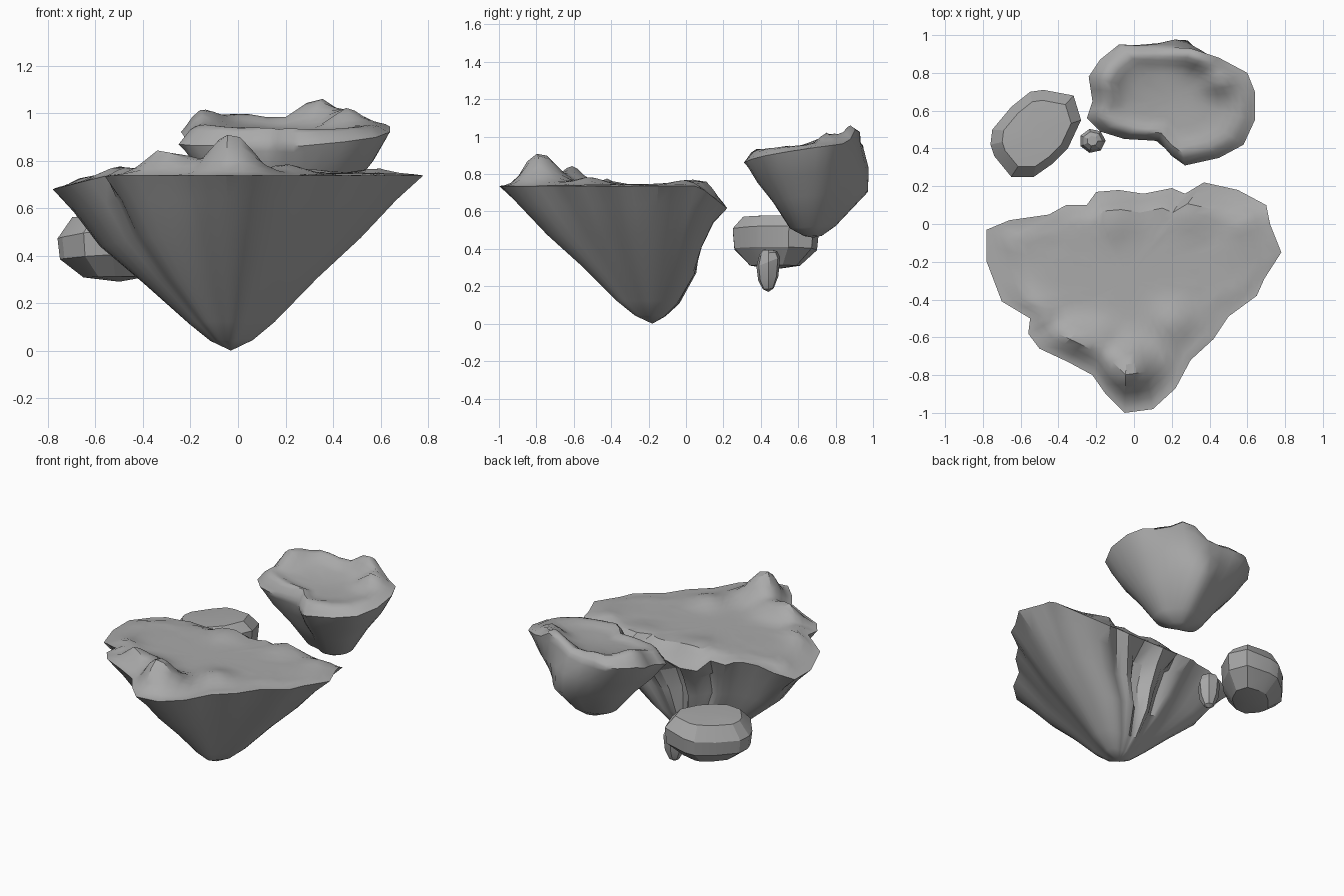
import bpy
import math
import random
from mathutils import Vector

random.seed(4)

cube = bpy.data.objects.get("Cube")
if cube:
    bpy.data.objects.remove(cube)

stone = bpy.data.materials.new("stone_grey")
stone.use_nodes = True
GREY = (0.4, 0.4, 0.4, 1)
stone.diffuse_color = GREY
stone.node_tree.nodes["Principled BSDF"].inputs["Base Color"].default_value = GREY


def hills(bumps, x, y):
    """Sum of soft hills given as (x, y, height, width)."""
    return sum(h * math.exp(-((x - a) ** 2 + (y - b) ** 2) / (w * w))
               for a, b, h, w in bumps)


def bell(value, middle, width):
    return math.exp(-((value - middle) / width) ** 2)


def halve(points):
    """Add a midpoint on every edge of a closed outline."""
    result = []
    for i, p in enumerate(points):
        q = points[(i + 1) % len(points)]
        result += [p, ((p[0] + q[0]) / 2, (p[1] + q[1]) / 2)]
    return result


def relax(ring, times):
    """Even out a closed ring by averaging neighbours."""
    for _ in range(times):
        n = len(ring)
        ring = [(ring[i - 1] + ring[i] * 2 + ring[(i + 1) % n]) / 4 for i in range(n)]
    return ring


def floating_rock(name, outline, rim, top, centre, apex, profile,
                  top_rings, shoulder, shape=None, angle=30, relaxing=0, lip=0):
    """Loft from the lowest point out to the rim and back in over the top."""
    edge = [Vector((x, y, rim(x, y))) for x, y in outline]
    apex = Vector(apex)
    rings = []
    for step, (spread, lift) in enumerate(profile):
        ring = []
        for p in edge:
            q = apex.lerp(p, spread)
            q.z = apex.z + (p.z - apex.z) * lift
            ring.append(q)
        ring = relax(ring, relaxing * (len(profile) - step))
        if shape:
            ring = [shape(q, (p - apex).xy.normalized()) for q, p in zip(ring, edge)]
        rings.append(ring)
    rings.append(edge)
    for k in range(1, top_rings):
        inward = (k / top_rings) ** 1.3
        blend = min(1, inward * shoulder)
        raised = lip * math.sin(math.pi * min(1, inward * 2.5))
        ring = []
        for p in edge:
            x = p.x + (centre[0] - p.x) * inward
            y = p.y + (centre[1] - p.y) * inward
            z = p.z + (top(x, y) - p.z) * blend + raised
            rough = 0.005 * (1 - inward) ** 2
            ring.append(Vector((x, y, z + random.uniform(-rough, rough))))
        rings.append(ring)

    n = len(edge)
    verts = [v for ring in rings for v in ring]
    low, high = len(verts), len(verts) + 1
    verts += [apex, Vector((*centre, top(*centre)))]
    faces = []
    for r in range(len(rings) - 1):
        for i in range(n):
            j = (i + 1) % n
            faces.append((r * n + i, r * n + j, r * n + n + j, r * n + n + i))
    last = (len(rings) - 1) * n
    for i in range(n):
        j = (i + 1) % n
        faces += [(low, j, i), (last + i, last + j, high)]
    mesh = bpy.data.meshes.new(name)
    mesh.from_pydata(verts, [], faces)
    mesh.materials.append(stone)
    obj = bpy.data.objects.new(name, mesh)
    bpy.context.collection.objects.link(obj)
    bpy.ops.object.select_all(action="DESELECT")
    obj.select_set(True)
    bpy.context.view_layer.objects.active = obj
    bpy.ops.object.shade_smooth_by_angle(angle=math.radians(angle))


# Main island: plateau with a front peak above a deep wedge
island_outline = [
    (-.05, -1), (.1, -.98), (.22, -.87), (.3, -.72), (.42, -.61), (.5, -.49),
    (.65, -.38), (.69, -.29), (.78, -.15), (.72, 0), (.7, .1), (.55, .18),
    (.37, .22), (.27, .16), (.2, .19), (.05, .16), (-.08, .18), (-.2, .17),
    (-.25, .1), (-.36, .1), (-.45, .05), (-.66, .02), (-.78, -.03), (-.78, -.2),
    (-.7, -.41), (-.55, -.5), (-.56, -.58), (-.5, -.66), (-.35, -.73),
    (-.22, -.8), (-.15, -.9)]
island_hills = [
    (-.03, -.78, .17, .12), (-.2, -.62, .06, .1), (-.34, -.62, .09, .09),
    (-.52, -.47, .05, .08), (.2, -.52, .04, .1), (.62, 0, .03, .1),
    (.3, .05, .02, .1), (-.1, .02, .025, .1), (-.7, -.2, -.03, .12)]


def island_rim(x, y):
    return .737 - .25 * max(0, -x - .55) - .8 * max(0, y - .07)


def island_wall(p, d):
    """Fill out the low rear and left, and fold the rear into radial pleats."""
    back, left = max(0, d.y), max(0, -d.x)
    turn = math.atan2(d.x, d.y)
    pleat = .06 * (1 + math.sin(9 * turn)) * bell(turn, -.1, .7) * bell(p.z, .5, .25)
    p.y += back * (.09 * bell(p.z, .2, .15) - pleat)
    p.x -= .04 * left * bell(p.z, .38, .12)
    return p


floating_rock("main_island", halve(island_outline), island_rim,
              lambda x, y: .745 + hills(island_hills, x, y),
              (-.03, -.3), (-.03, -.18, 0),
              [(.12, .06), (.24, .165), (.47, .415), (.7, .645), (.88, .86)],
              13, 5, island_wall, relaxing=1)

# Upper island: raised lip around a shallow bowl
upper_outline = [
    (.27, .31), (.45, .35), (.58, .42), (.64, .55), (.64, .7), (.6, .8),
    (.45, .88), (.3, .93), (.1, .94), (-.08, .95), (-.18, .87), (-.24, .78),
    (-.22, .65), (-.25, .56), (-.18, .49), (-.05, .45), (.13, .44), (.2, .36)]
upper_hills = [
    (.35, .92, .11, .1), (-.15, .78, .05, .1), (.45, .75, .07, .07),
    (.03, .9, .02, .1), (.2, .65, -.02, .2)]


def upper_rim(x, y):
    return .83 + .06 * (x + .25) + .15 * (y - .3) + .8 * hills(upper_hills, x, y)


def upper_wall(p, d):
    """Push the rear wall out into a blunt corner."""
    axis = Vector((.15, .99))
    push = .15 * bell(p.z, .72, .16) * max(0, d.dot(axis)) ** 3
    return p + (axis * push).to_3d()


floating_rock("upper_island", halve(upper_outline), upper_rim,
              lambda x, y: .925 + .08 * (y - .5) + hills(upper_hills, x, y),
              (.2, .67), (.22, .68, .46),
              [(.14, .02), (.36, .12), (.62, .47), (.84, .72), (.97, .93)],
              11, 7, upper_wall, angle=50, relaxing=1, lip=.02)

# Side boulder: low, faceted, with a broad tilted top
boulder_outline = [
    (-.65, .25), (-.53, .25), (-.43, .32), (-.35, .4), (-.28, .55), (-.32, .68),
    (-.48, .71), (-.55, .7), (-.65, .62), (-.75, .5), (-.76, .42), (-.74, .36)]
floating_rock("side_boulder", boulder_outline,
              lambda x, y: .5 + .12 * (x + .5) - .06 * (y - .47),
              lambda x, y: .575 + .05 * (x + .5), (-.5, .48), (-.5, .47, .29),
              [(.58, .1), (.96, .52)], 3, 4, angle=20)

# Small pebble beside the boulder
pebble_outline = [(-.22 + .07 * math.cos(a), .44 + .065 * math.sin(a))
                  for a in (i * math.tau / 7 for i in range(7))]
floating_rock("small_pebble", pebble_outline, lambda x, y: .33 + .4 * (y - .44),
              lambda x, y: .395, (-.22, .44), (-.22, .44, .17),
              [(.45, .1), (.85, .45)], 3, 3, angle=20)
